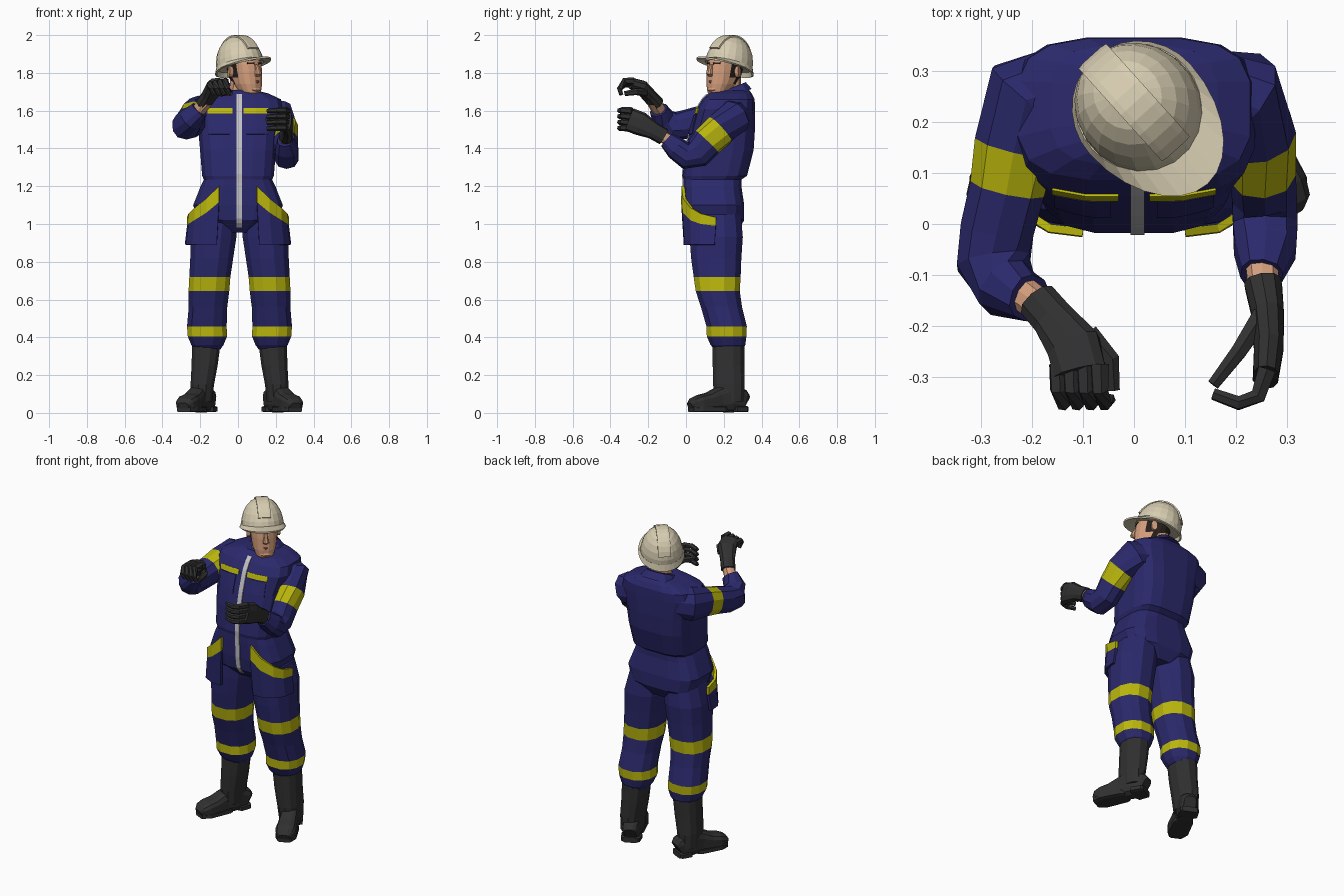
import bpy, bmesh
from math import sin, cos, pi, radians
from mathutils import Vector, Matrix
from mathutils.bvhtree import BVHTree

old = bpy.data.objects.get("Cube")
if old:
    bpy.data.objects.remove(old, do_unlink=True)


def material(name, rgb):
    m = bpy.data.materials.new(name)
    m.use_nodes = True
    m.diffuse_color = (*rgb, 1)
    m.node_tree.nodes["Principled BSDF"].inputs["Base Color"].default_value = (*rgb, 1)
    return m


NAVY = material("navy_cloth", (.024, .022, .15))
YELLOW = material("yellow_band", (.5, .48, .004))
CREAM = material("cream_shell", (.68, .61, .44))
SKIN = material("skin", (.65, .34, .2))
BLACK = material("black_rubber", (.03, .03, .03))
GREY = material("zip_grey", (.55, .55, .57))
HAIR = material("dark_hair", (.02, .014, .011))
LIPS = material("lips", (.3, .1, .07))
ID = Matrix.Identity(4)
UP, BACK = Vector((0, 0, 1)), Vector((0, 1, 0))
SIDES = (("left", 1), ("right", -1))


def finish(name, bm, mats, matrix=ID):
    bmesh.ops.recalc_face_normals(bm, faces=bm.faces)
    me = bpy.data.meshes.new(name)
    bm.to_mesh(me)
    bm.free()
    for m in mats:
        me.materials.append(m)
    me.transform(matrix)
    ob = bpy.data.objects.new(name, me)
    bpy.context.collection.objects.link(ob)
    return ob


def loft(name, stations, mat, axis=None, hint=UP, sides=10, p=.85, bands=(), band=YELLOW, matrix=ID):
    """Skin rounded rings; a station is (x, y, z, half width, half depth)."""
    bm = bmesh.new()
    pts = [Vector(s[:3]) for s in stations]
    rings = []
    for i, s in enumerate(stations):
        t = Vector(axis) if axis else pts[min(i + 1, len(pts) - 1)] - pts[max(i - 1, 0)]
        t.normalize()
        u = hint.cross(t).normalized()
        v = t.cross(u)
        ring = []
        for k in range(sides):
            a = 2 * pi * (k + .5) / sides
            c, d = [abs(w) ** p * (1 if w > 0 else -1) for w in (cos(a), sin(a))]
            ring.append(bm.verts.new(pts[i] + u * c * s[3] + v * d * s[-1]))
        rings.append(ring)
    for i in range(len(rings) - 1):
        for k in range(sides):
            j = (k + 1) % sides
            f = bm.faces.new((rings[i][k], rings[i][j], rings[i + 1][j], rings[i + 1][k]))
            f.material_index = int(i in bands)
    bm.faces.new(rings[0])
    bm.faces.new(rings[-1])
    return finish(name, bm, [mat, band], matrix)


def sheet(name, rows, mats, thick, closed=False, matrix=ID):
    """Grid of points given a thickness; one material per strip."""
    bm = bmesh.new()
    g = [[bm.verts.new(q) for q in r] for r in rows]
    n = len(g[0])
    for i in range(len(g) - 1):
        for k in range(n if closed else n - 1):
            j = (k + 1) % n
            f = bm.faces.new((g[i][k], g[i][j], g[i + 1][j], g[i + 1][k]))
            f.material_index = min(i, len(mats) - 1)
    mod = finish(name, bm, mats, matrix).modifiers.new("thickness", "SOLIDIFY")
    mod.thickness, mod.offset = thick, 0


# Torso: height, front, back, half width
body = [(.955, .06, .27, .09), (1.02, .0, .31, .215), (1.1, -.012, .31, .24), (1.2, -.015, .295, .2),
        (1.235, -.015, .295, .183), (1.255, -.02, .325, .192), (1.39, -.005, .36, .203),
        (1.5, .02, .367, .213), (1.61, .055, .367, .24), (1.66, .085, .365, .23),
        (1.69, .115, .35, .165), (1.71, .14, .335, .09)]
torso = loft("coverall_torso", [(0, (f + b) / 2, z, w, (b - f) / 2) for z, f, b, w in body],
             NAVY, axis=UP, hint=BACK, sides=16, p=.58)
tree = BVHTree.FromPolygons([v.co for v in torso.data.vertices],
                            [tuple(q.vertices) for q in torso.data.polygons])


def plate(name, x0, x1, z0, z1, mat, nx=4, nz=4):
    """Thin panel laid on the front of the torso."""
    rows = []
    for i in range(nz + 1):
        row = []
        for k in range(nx + 1):
            x, z = x0 + (x1 - x0) * k / nx, z0 + (z1 - z0) * i / nz
            hit = tree.ray_cast(Vector((x, -2, z)), BACK)[0]
            row.append((x, hit.y - .001, z))
        rows.append(row)
    sheet(name, rows, [mat], .008)


plate("front_zip", -.007, .021, .985, 1.685, GREY, 1, 30)
for side, s in SIDES:
    plate(side + "_chest_stripe", s * .03, s * .16, 1.585, 1.613, YELLOW)
    plate(side + "_chest_pocket", s * .045, s * .155, 1.475, 1.58, NAVY)

# Collar and neck
loft("collar", [(.005, .235, 1.67, .12, .125), (.005, .235, 1.705, .095, .1), (.005, .24, 1.72, .08, .085)],
     NAVY, axis=(0, -.4, 1), hint=BACK, sides=12)
loft("neck", [(.01, .23, 1.66, .06, .065), (.015, .225, 1.79, .058, .065)], SKIN, axis=UP, hint=BACK)

# Legs, boots and hip pockets
leg = [(1.05, .12, .155, .11, .14), (.93, .138, .16, .125, .145), (.82, .147, .16, .117, .137),
       (.72, .157, .165, .112, .128), (.645, .162, .168, .111, .12), (.56, .167, .188, .105, .112),
       (.458, .173, .215, .108, .11), (.405, .17, .215, .107, .108), (.36, .17, .222, .088, .095),
       (.335, .17, .225, .07, .075)]
shaft = [(.36, .176, .225, .077, .086), (.25, .185, .225, .071, .086), (.15, .197, .227, .064, .086),
         (.06, .2, .23, .057, .08)]
foot = [(-.088, .055, .036, .045), (-.075, .063, .048, .06), (0, .08, .058, .08), (.06, .07, .052, .068),
        (.12, .056, .056, .052), (.175, .05, .06, .045), (.21, .043, .052, .036), (.23, .035, .03, .02)]
hip = [(.1, -.016, 1.2), (.165, -.008, 1.135), (.225, .03, 1.085), (.255, .08, 1.055), (.262, .16, 1.035)]
SHIFT, SPLAY = .008, radians(25)
for side, s in SIDES:
    loft(side + "_trouser_leg", [(s * x + SHIFT, y, z, w, d) for z, x, y, w, d in leg], NAVY,
         axis=UP, hint=BACK, sides=12, bands=(3, 6))
    loft(side + "_boot_shaft", [(s * x + SHIFT, y, z, w, d) for z, x, y, w, d in shaft],
         BLACK, axis=UP, hint=BACK, sides=12)

    def along(t, z):
        return (s * (.2 + t * sin(SPLAY)) + SHIFT, .23 - t * cos(SPLAY), z)
    loft(side + "_boot_foot", [(*along(t, z), w, h) for t, z, w, h in foot], BLACK, p=.65, sides=12)
    for part, ends in (("heel", (-.09, -.08, -.02, -.01)), ("sole", (.03, .05, .18, .225))):
        loft(side + "_boot_" + part, [(*along(t, .02), w, .017) for t, w in
                                      zip(ends, (.045, .056, .062, .04))], BLACK, p=.4, sides=8)
    rows = [[(s * x, y, z) for x, y, z in hip], [(s * x, y - .002, z - .085 + .01 * i)
            for i, (x, y, z) in enumerate(hip)], [(s * (x + .012), y + .012 - .005 * i, .89)
            for i, (x, y, z) in enumerate(hip)]]
    sheet(side + "_hip_pocket", rows, [YELLOW, NAVY], .016)

# Sleeves
loft("right_sleeve", [(-.14, .268, 1.58, .085, .085), (-.205, .25, 1.58, .095, .1),
                      (-.232, .155, 1.565, .084, .085), (-.247, .075, 1.545, .077, .08),
                      (-.268, -.01, 1.525, .075, .077), (-.275, -.075, 1.52, .075, .075),
                      (-.25, -.125, 1.555, .062, .065), (-.205, -.145, 1.605, .046, .05)], NAVY, bands=(2,))
loft("left_sleeve", [(.14, .265, 1.585, .08, .08), (.207, .255, 1.57, .09, .095), (.243, .18, 1.5, .074, .09),
                     (.25, .112, 1.435, .068, .086), (.255, .06, 1.375, .066, .08), (.257, .0, 1.36, .066, .07),
                     (.257, -.05, 1.4, .063, .062), (.25, -.1, 1.445, .042, .046)], NAVY, bands=(2,))

# Wrists and gloves
loft("right_wrist", [(-.22, -.135, 1.59, .036, .036), (-.165, -.175, 1.65, .033, .033)], SKIN)
loft("left_wrist", [(.25, -.07, 1.43, .034, .034), (.256, -.15, 1.48, .03, .03)], SKIN)
loft("right_glove_palm", [(-.185, -.155, 1.635, .042, .038), (-.155, -.19, 1.675, .043, .035),
                          (-.118, -.24, 1.728, .055, .036), (-.106, -.29, 1.745, .053, .03)], BLACK)
loft("left_glove_palm", [(.253, -.118, 1.462, .038, .045), (.262, -.175, 1.495, .033, .046),
                         (.264, -.24, 1.53, .03, .063), (.258, -.3, 1.553, .026, .063)], BLACK)


def finger(name, pts, r=.02):
    n = len(pts) - 1
    loft(name, [(*q, r * (1 - .4 * i / n), r * (1 - .4 * i / n)) for i, q in enumerate(pts)],
         BLACK, sides=6, p=1, hint=Vector((.1, .2, 1)))


for i, part in enumerate(("little", "ring", "middle", "index")):
    x = -.148 + .027 * i
    finger("right_" + part + "_finger", [(x, -.275, 1.738 + .006 * i), (x, -.325, 1.74 + .006 * i),
                                         (x + .01, -.352, 1.715), (x + .02, -.343, 1.685)])
    z = 1.505 + .031 * i
    finger("left_" + part + "_finger", [(.26, -.285, z), (.243, -.337, z + .005),
                                        (.205, -.351, z + .003), (.155, -.333, z)])
finger("right_thumb", [(-.09, -.215, 1.695), (-.045, -.265, 1.7), (-.04, -.325, 1.69)], .022)
finger("left_thumb", [(.25, -.18, 1.52), (.205, -.25, 1.55), (.155, -.315, 1.555)], .022)

# Head, turned toward its left
H = Matrix.Translation((.03, .21, 0)) @ Matrix.Rotation(radians(42), 4, "Z")
skull = [(1.682, -.07, .032, .03), (1.7, -.05, .053, .06), (1.74, -.03, .068, .082), (1.775, -.015, .074, .095),
         (1.81, -.008, .077, .1), (1.845, 0, .078, .103), (1.9, .01, .075, .1)]
head = loft("head", [(0, y, z, w, d) for z, y, w, d in skull], SKIN, axis=UP, hint=BACK,
            sides=16, band=HAIR)
for f in head.data.polygons:
    f.material_index = int(f.center.y > -.012 and f.center.z > 1.75)
head.data.transform(H)

loft("nose", [(0, -.1, 1.845, .01, .012), (0, -.112, 1.815, .013, .016), (0, -.117, 1.795, .019, .018),
              (0, -.105, 1.782, .014, .012)], SKIN, axis=UP, hint=BACK, sides=8, matrix=H)
loft("mouth", [(-.03, -.098, 1.757, .004, .007), (0, -.111, 1.752, .005, .007), (.03, -.098, 1.757, .004, .007)],
     LIPS, sides=6, matrix=H)
loft("chin", [(0, -.085, 1.735, .035, .02), (0, -.098, 1.71, .032, .018), (0, -.085, 1.69, .022, .015)],
     SKIN, axis=UP, hint=BACK, sides=8, matrix=H)
for side, s in SIDES:
    loft(side + "_ear", [(s * .07, .01, 1.805, .016, .028), (s * .09, .018, 1.807, .018, .032)], SKIN,
         sides=8, matrix=H)
    loft(side + "_eyebrow", [(s * .014, -.1, 1.85, .006, .006), (s * .05, -.08, 1.852, .006, .006)],
         HAIR, sides=6, matrix=H)
    loft(side + "_eye", [(s * .02, -.098, 1.832, .004, .005), (s * .042, -.086, 1.832, .004, .005)],
         HAIR, sides=6, matrix=H)

# Hard hat, tipped back
HAT = (Matrix.Translation((.012, .225, 1.835)) @ Matrix.Rotation(radians(42), 4, "Z")
       @ Matrix.Rotation(radians(-15), 4, "X"))
arc = [radians(d) for d in (0, 15, 30, 45, 60, 75, 87)]
loft("helmet_shell", [(0, 0, .163 * sin(a), .122 * cos(a) ** .9, .134 * cos(a) ** .9) for a in arc], CREAM,
     axis=UP, hint=BACK, sides=20, p=1, matrix=HAT)
loft("helmet_ridge", [(0, -.134 * cos(a), .161 * sin(a), .007, .038) for a in
                      [radians(24 + 11 * i) for i in range(13)]], CREAM,
     hint=Vector((1, 0, 0)), sides=8, p=.5, matrix=HAT)
inner, outer = [], []
for k in range(28):
    c, d = cos(2 * pi * k / 28), sin(2 * pi * k / 28)
    inner.append((.118 * c, .128 * d, .012))
    outer.append((.128 * c, (.203 if d < 0 else .142) * d, -.006 - .02 * max(d, 0)))
sheet("helmet_brim", [inner, outer], [CREAM], .01, closed=True, matrix=HAT)
